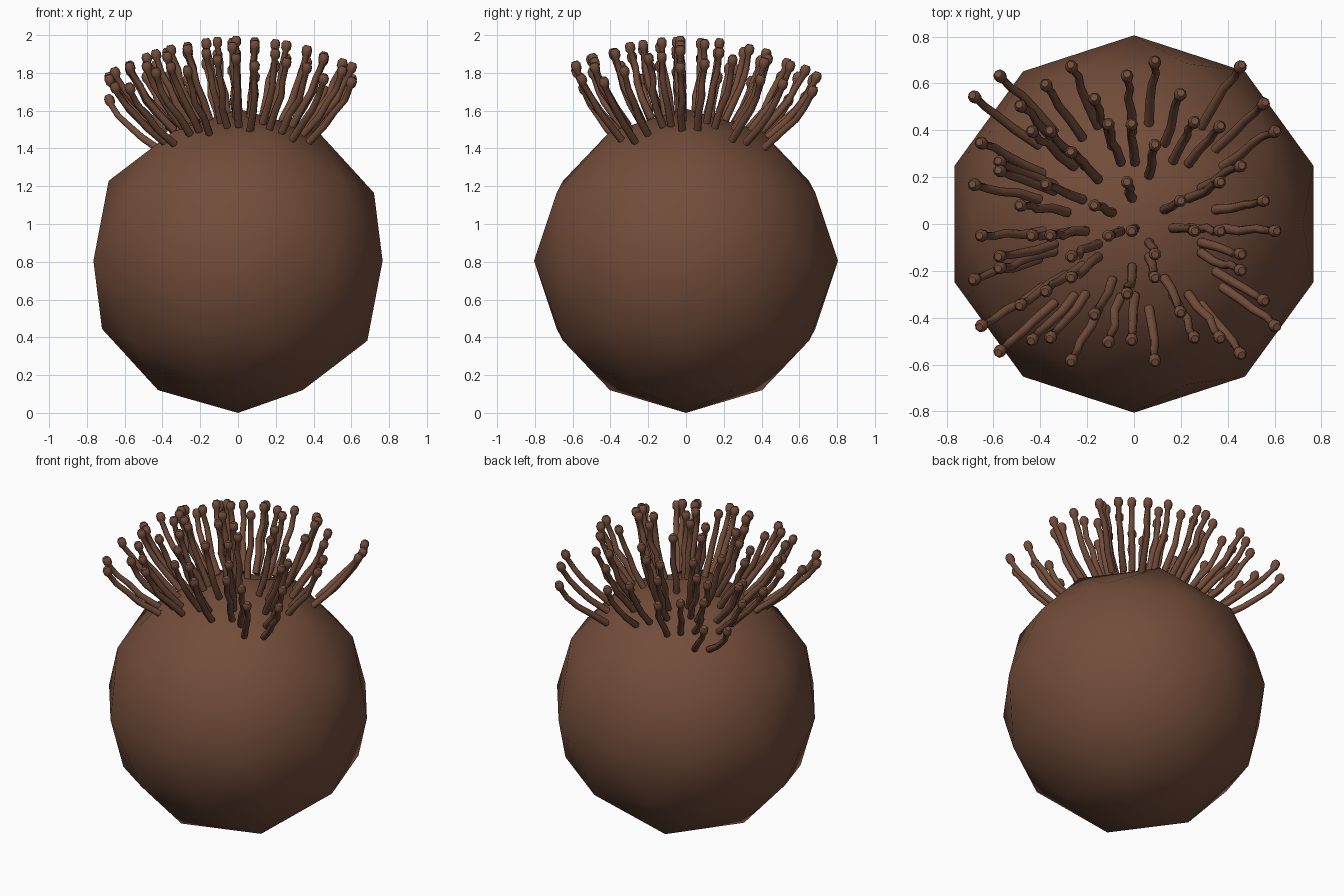
import bpy
import math
import random
from mathutils import Vector

random.seed(4)
cube = bpy.data.objects.get("Cube")
if cube:
    bpy.data.objects.remove(cube, do_unlink=True)

# Single brown material
brown = bpy.data.materials.new("warm brown")
brown.use_nodes = True
colour = (0.17, 0.073, 0.042, 1)
brown.diffuse_color = colour
shader = brown.node_tree.nodes["Principled BSDF"]
shader.inputs["Base Color"].default_value = colour
shader.inputs["Roughness"].default_value = 0.8

# Faceted ball with smooth shading
RADIUS = 0.805
bpy.ops.mesh.primitive_ico_sphere_add(subdivisions=2, radius=RADIUS, location=(0, 0, RADIUS))
body = bpy.context.object
body.name = "body"
body.data.materials.append(brown)
bpy.ops.object.shade_smooth()

# Stalk tips seen from above, in hundredths: x column -> y positions
TIP_COLUMNS = {
    -69: (55, 17, -24),
    -66: (35, -5, -44),
    -58: (64, 27, 23, -14, -19, -55),
    -49: (51, 8, -35),
    -44: (40, -5, -50),
    -38: (60, 17, -29),
    -36: (40, -5, -49),
    -27: (68, 31, -14, -23, -59),
    -17: (54, 8, -39),
    -11: (43, -5, -51),
    -3: (64, 18, -30),
    -1: (43, -3, -50),
    9: (70, 34, -13, -23, -59),
    20: (56, 10, -38),
    26: (44, -3, -49),
    37: (42, 18, -3, -49),
    46: (68, 25, -13, -20, -56),
    56: (52, 10, -33),
    61: (40, -3, -44),
}
CROWN = 1.4    # radius of the dome on which the tips lie
STALK = 0.02   # stalk thickness


def dome_height(x, y, radius, top):
    """Height of a sphere with the given top above the point x, y."""
    return top - radius + math.sqrt(radius ** 2 - x * x - y * y)


def stalk_path(x, y):
    """Points and relative radii from the root to the top of the knob."""
    tip = Vector((x, y, dome_height(x, y, CROWN, 1.995)))
    root = Vector((x * 0.6 + 0.01, y * 0.61, 0))
    root.z = dome_height(root.x, root.y, RADIUS, 2 * RADIUS) - 0.03
    outward = Vector((x, y, 0)) * 0.035
    neck = tip - Vector((x * 0.03, y * 0.03, 0.055))
    path = [(root, 1.05)]
    for t in (0.3, 0.55, 0.78):
        sway = Vector((random.uniform(-1, 1), random.uniform(-1, 1), 0)) * 0.01
        path.append((root.lerp(neck, t) + outward * math.sin(math.pi * t) + sway, 1.05 - 0.25 * t))
    # Rounded knob
    path.append((neck, 0.8))
    for t, width in ((0.25, 1.3), (0.7, 1.35), (1, 0.8)):
        path.append((neck.lerp(tip, t), width))
    return path


# All stalks as one bevelled curve, then turned into a mesh
curve = bpy.data.curves.new("stalks", "CURVE")
curve.dimensions = "3D"
curve.bevel_depth = STALK
curve.bevel_resolution = 2
curve.use_fill_caps = True
for column, rows in TIP_COLUMNS.items():
    for row in rows:
        path = stalk_path(column / 100, row / 100)
        spline = curve.splines.new("POLY")
        spline.points.add(len(path) - 1)
        for point, (position, width) in zip(spline.points, path):
            point.co = (*position, 1)
            point.radius = width
        spline.use_smooth = True

stalks = bpy.data.objects.new("stalks", curve)
bpy.context.collection.objects.link(stalks)
stalks.data.materials.append(brown)
bpy.ops.object.select_all(action="DESELECT")
stalks.select_set(True)
bpy.context.view_layer.objects.active = stalks
bpy.ops.object.convert(target="MESH")
bpy.ops.object.shade_smooth_by_angle(angle=math.radians(50))
